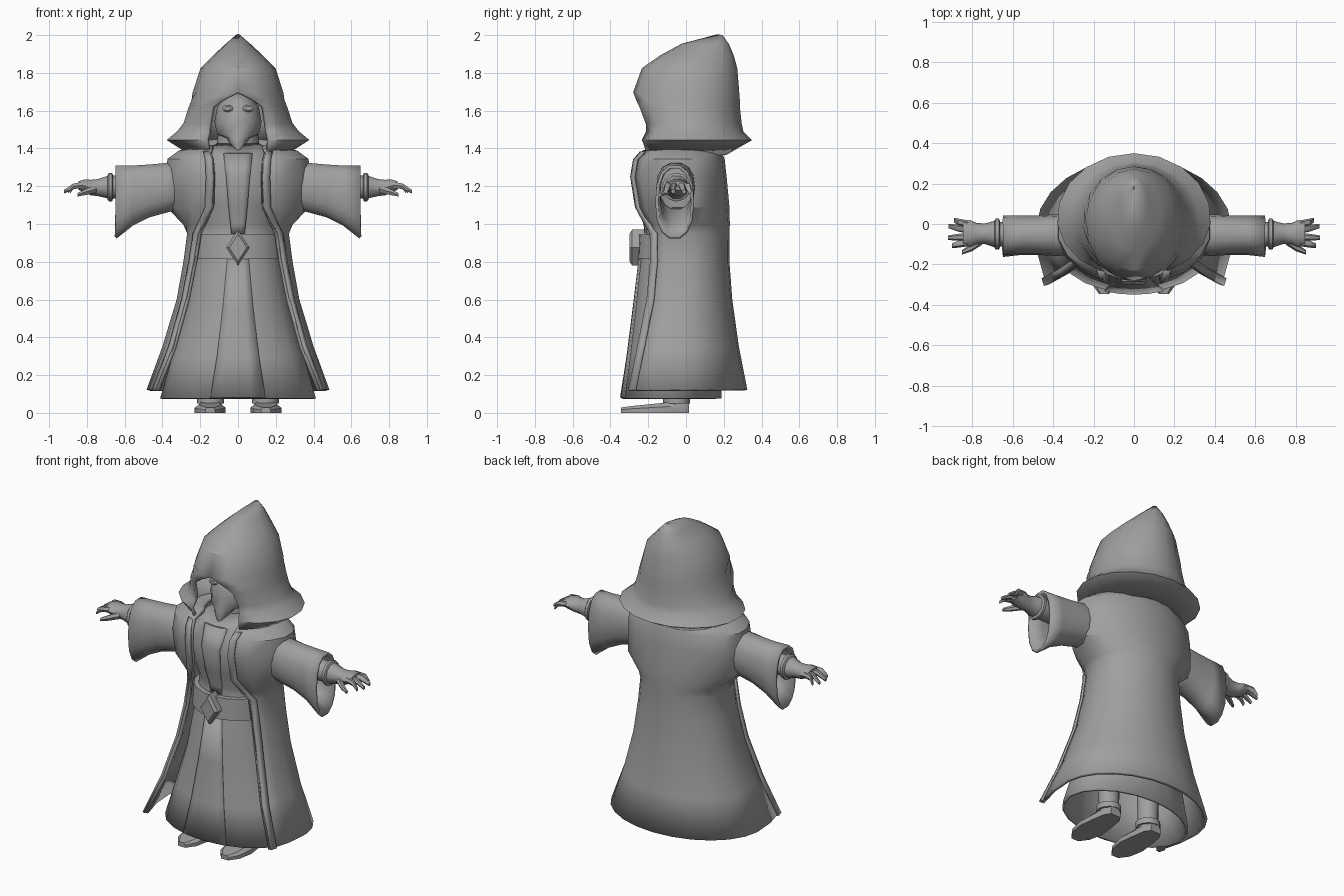
import bpy, bmesh, math
from mathutils import Vector

if "Cube" in bpy.data.objects:
    bpy.data.objects.remove(bpy.data.objects["Cube"])

mat = bpy.data.materials.new("plain grey")
mat.diffuse_color = (0.35, 0.35, 0.35, 1)
mat.use_nodes = True
mat.node_tree.nodes["Principled BSDF"].inputs["Base Color"].default_value = mat.diffuse_color


def loft(name, rings, closed=True, caps=False, thick=0, mirror=False, angle=35):
    """Skin a list of equal-length point rings."""
    bm = bmesh.new()
    vs = [[bm.verts.new(p) for p in r] for r in rings]
    n = len(rings[0])
    for a, b in zip(vs, vs[1:]):
        for i in range(n if closed else n - 1):
            j = (i + 1) % n
            bm.faces.new((a[i], a[j], b[j], b[i]))
    if caps:
        bm.faces.new(vs[0])
        bm.faces.new(vs[-1])
    bmesh.ops.remove_doubles(bm, verts=bm.verts, dist=0.0008)
    bmesh.ops.recalc_face_normals(bm, faces=bm.faces)
    me = bpy.data.meshes.new(name)
    bm.to_mesh(me)
    bm.free()
    ob = bpy.data.objects.new(name, me)
    bpy.context.collection.objects.link(ob)
    me.materials.append(mat)
    if thick:
        m = ob.modifiers.new("thickness", 'SOLIDIFY')
        m.thickness, m.offset = thick, 0
    if mirror:
        ob.modifiers.new("mirror", 'MIRROR')
    bpy.ops.object.select_all(action='DESELECT')
    bpy.context.view_layer.objects.active = ob
    ob.select_set(True)
    bpy.ops.object.shade_smooth_by_angle(angle=math.radians(angle))
    return ob


def half_arc(z, w, yf, rx, yc, yb, n=8):
    """Right half of an oval, from the front edge (w, yf) round to the back."""
    a0 = math.asin(w / rx)
    pts = []
    for i in range(n + 1):
        a = a0 + (math.pi - a0) * i / n
        c = math.cos(a)
        y = yc - (yc - yf) * c / math.cos(a0) if c > 0 else yc - (yb - yc) * c
        pts.append((rx * math.sin(a), y, z))
    return pts


def arc(*lv):
    h = half_arc(*lv)
    return h + [(-x, y, z) for x, y, z in h[-2::-1]]


def oval(z, rx, yf, yb, n=20):
    yc, ry = (yf + yb) / 2, (yb - yf) / 2
    return [(rx * math.sin(t), yc - ry * math.cos(t), z)
            for t in (2 * math.pi * i / n for i in range(n))]


def side_ring(x, yc, ry, z0, z1, n=14, e=0.85):
    """Rounded ring facing along x."""
    out = []
    for i in range(n):
        t = 2 * math.pi * i / n
        c, s = math.cos(t), math.sin(t)
        out.append((x, yc + ry * math.copysign(abs(c) ** e, c),
                    (z0 + z1) / 2 + (z1 - z0) / 2 * math.copysign(abs(s) ** e, s)))
    return out


def tube(name, pts, n=6):
    """Tapered tube through (point, radius) pairs running mostly along x."""
    loft(name, [side_ring(x, y, r, z - r, z + r, n, 1) for x, y, z, r in pts],
         caps=True, mirror=True, angle=50)


# Hood with flared collar and open face
loft("hood", [arc(*l) for l in [
    (1.375, .15, -.20, .25, 0, .21), (1.445, .16, -.225, .37, .03, .34),
    (1.485, .15, -.205, .315, .03, .295), (1.53, .145, -.205, .28, .02, .285),
    (1.62, .13, -.24, .25, .02, .275), (1.655, .08, -.255, .24, .02, .275),
    (1.695, 0, -.27, .23, .02, .272), (1.82, 0, -.225, .19, .03, .262),
    (1.885, 0, -.13, .125, .06, .245), (1.945, 0, -.02, .06, .12, .22),
    (1.995, 0, .17, .003, .18, .185)]], closed=False, thick=.02)

# Open outer coat
coat = [(.12, .425, -.30, .475, -.03, .315), (.35, .335, -.25, .39, -.03, .27),
        (.6, .265, -.20, .315, -.01, .235), (.8, .225, -.18, .28, 0, .22),
        (.95, .20, -.18, .262, 0, .22), (1.0, .17, -.205, .28, -.01, .222),
        (1.09, .13, -.25, .37, -.02, .22), (1.25, .125, -.275, .38, -.03, .205),
        (1.34, .13, -.26, .37, -.03, .195), (1.38, .14, -.225, .31, -.02, .18),
        (1.41, .13, -.15, .18, 0, .12)]
loft("coat", [arc(*l) for l in coat], closed=False, thick=.02)

# Raised trim along the coat's front edges
trim = []
for l in coat[:-1]:
    p = [Vector(q) for q in half_arc(*l, n=10)[:2]]
    d = (p[1] - p[0]).normalized()
    out = Vector((d.y, -d.x, 0)) * .014
    trim.append([p[0] + out, p[0] + d * .04 + out])
loft("coat_trim", trim, closed=False, thick=.016, mirror=True)

# Inner robe
robe = [(.075, .405, -.335, .18), (.3, .34, -.30, .18), (.55, .27, -.268, .17),
        (.8, .225, -.24, .15), (.95, .21, -.205, .15), (1.0, .20, -.21, .15),
        (1.1, .23, -.24, .15), (1.25, .25, -.265, .15), (1.37, .18, -.22, .12),
        (1.42, .11, -.13, .08)]
loft("inner_robe", [oval(*l) for l in robe], thick=.015)


def robe_front(x, z):
    for a, b in zip(robe, robe[1:]):
        if a[0] <= z <= b[0]:
            f = (z - a[0]) / (b[0] - a[0])
            _, rx, yf, yb = [p + (q - p) * f for p, q in zip(a, b)]
            return (yf + yb) / 2 - (yb - yf) / 2 * math.sqrt(1 - (x / rx) ** 2)


# Front panels above and below the belt
for name, lv in (("skirt_panel", [(.08, .145), (.3, .11), (.55, .08), (.82, .055)]),
                 ("chest_panel", [(.95, .035), (1.0, .04), (1.1, .05), (1.25, .062), (1.37, .075)])):
    loft(name, [[(w * k, robe_front(w * k, z) - .008, z) for k in (-1, -.5, 0, .5, 1)]
                for z, w in lv], closed=False, thick=.014)

# Belt and diamond buckle
loft("belt", [oval(z, rx, yf, .165) for z, rx, yf in
              [(.815, .23, -.24), (.815, .243, -.258), (.945, .235, -.25), (.945, .215, -.22)]])
diamond = [(0, .78), (.062, .875), (0, .97), (-.062, .875)]
loft("buckle", [[(x * k, y, .875 + (z - .875) * k) for x, z in diamond]
                for y, k in ((-.22, 1), (-.285, 1), (-.30, .75))], caps=True)

# Masked head, neck and eyes
loft("masked_head", [oval(z, rx, yf, yb, 12) for z, rx, yf, yb in
                     [(1.385, .004, -.195, -.185), (1.43, .045, -.197, -.11), (1.455, .06, -.195, -.05),
                      (1.475, .11, -.19, .05), (1.54, .125, -.185, .09), (1.62, .11, -.17, .09),
                      (1.67, .07, -.13, .06), (1.69, .02, -.07, .0)]], caps=True)
loft("neck", [oval(z, r, -.13, .08, 12) for z, r in ((1.36, .12), (1.52, .10))], caps=True)
for ring in (0,):
    loft("eyes", [[(.055 + .03 * k * math.cos(t), y, 1.612 + .019 * k * math.sin(t))
                   for t in (2 * math.pi * i / 10 for i in range(10))]
                  for y, k in ((-.13, 1), (-.165, 1), (-.173, .6))], caps=True, mirror=True)

# Wide hanging sleeves
loft("sleeves", [side_ring(*l) for l in [
    (.28, -.05, .09, 1.09, 1.30), (.38, -.055, .095, 1.065, 1.318), (.47, -.055, .09, 1.04, 1.31),
    (.56, -.055, .09, .995, 1.305), (.648, -.06, .095, .925, 1.305)]],
    thick=.016, mirror=True)

# Forearms, wrist cuffs and hands
tube("forearms", [(.36, -.05, 1.2, .07), (.67, -.05, 1.195, .06)], 12)
tube("wrist_cuffs", [(.66, -.05, 1.195, .058), (.667, -.05, 1.195, .076),
                     (.683, -.05, 1.195, .076), (.69, -.05, 1.195, .066)], 12)
loft("palms", [side_ring(*l, 10, 1) for l in [
    (.68, -.05, .068, 1.13, 1.262), (.74, -.048, .05, 1.145, 1.24), (.78, -.048, .054, 1.15, 1.236),
    (.81, -.047, .066, 1.165, 1.238), (.845, -.045, .062, 1.18, 1.228)]], caps=True, mirror=True, angle=50)
for i, (y0, y1, x1) in enumerate([(.0, .02, .89), (-.03, -.01, .917), (-.063, -.068, .92), (-.092, -.108, .9)]):
    tube(f"finger_{i + 1}", [(.82, y0, 1.206, .018), (.87, (y0 + y1) / 2, 1.2, .017), (x1, y1, 1.172, .011)])
tube("thumb", [(.75, -.08, 1.185, .022), (.80, -.115, 1.172, .02), (.85, -.14, 1.155, .011)])

# Legs, ankle bands and pointed shoes
for name, lv in (("legs", [(.04, .058), (.5, .07)]),
                 ("ankle_bands", [(.05, .06), (.05, .072), (.085, .072), (.085, .06)])):
    loft(name, [[(x + .145, y, z) for x, y, z in oval(z, r, -.05 - r, -.05 + r, 12)]
                for z, r in lv], mirror=True)
loft("shoes", [[(.148 + w * k, y, z) for k, z in ((-1, 0), (1, 0), (1, h * .6), (.7, h), (-.7, h), (-1, h * .6))]
               for y, w, h in [(.015, .035, .05), (-.02, .058, .058), (-.1, .07, .055), (-.2, .082, .045),
                               (-.29, .065, .036), (-.345, .025, .028)]], caps=True, mirror=True)
